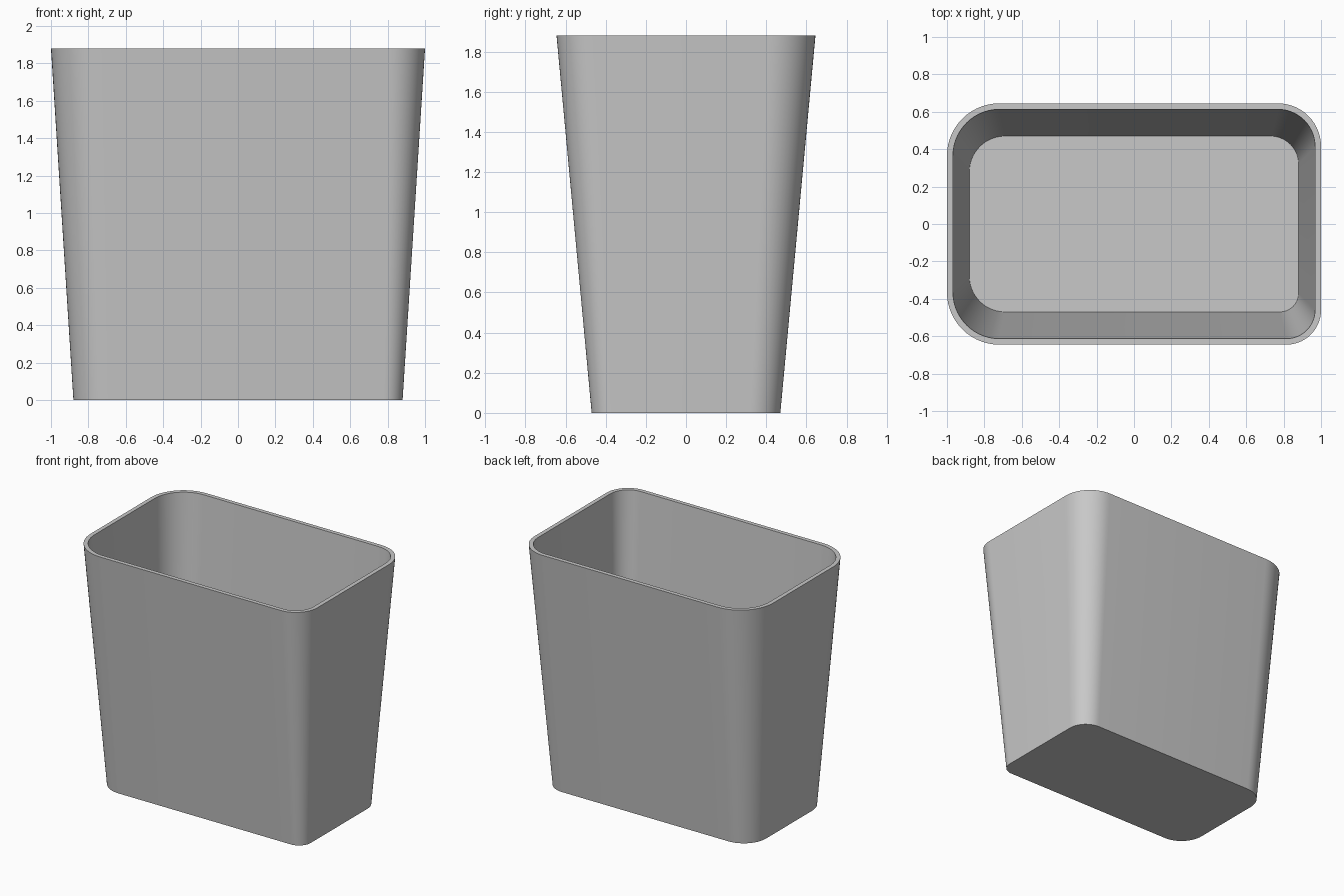
import bpy
import bmesh
import math

if "Cube" in bpy.data.objects:
    bpy.data.objects.remove(bpy.data.objects["Cube"], do_unlink=True)

HEIGHT = 1.88
WALL = 0.032
SEGMENTS = 14

# Corner signs and radii at the bottom and the rim, counter-clockwise
CORNERS = [
    (1, 1, 0.15, 0.23),
    (-1, 1, 0.19, 0.28),
    (-1, -1, 0.19, 0.28),
    (1, -1, 0.10, 0.185),
]


def ring(bm, half_x, half_y, radii, z):
    """Add a loop of vertices around a rectangle with rounded corners."""
    verts = []
    for i, (sx, sy, _, _) in enumerate(CORNERS):
        r = radii[i]
        cx, cy = sx * (half_x - r), sy * (half_y - r)
        for s in range(SEGMENTS + 1):
            a = math.pi / 2 * (i + s / SEGMENTS)
            verts.append(bm.verts.new((cx + r * math.cos(a), cy + r * math.sin(a), z)))
    return verts


def bridge(bm, lower, upper):
    n = len(lower)
    for i in range(n):
        j = (i + 1) % n
        bm.faces.new((lower[i], lower[j], upper[j], upper[i]))


# Rings: outer base, outer rim, inner rim, inner floor
base_radii = [c[2] for c in CORNERS]
rim_radii = [c[3] for c in CORNERS]
bm = bmesh.new()
rings = [
    ring(bm, 0.88, 0.47, base_radii, 0),
    ring(bm, 1.0, 0.645, rim_radii, HEIGHT),
    ring(bm, 1.0 - WALL, 0.645 - WALL, [r - WALL for r in rim_radii], HEIGHT),
    ring(bm, 0.88, 0.47, base_radii, 0.005),
]
for lower, upper in zip(rings, rings[1:]):
    bridge(bm, lower, upper)

# Underside and inner floor
bm.faces.new(list(reversed(rings[0])))
bm.faces.new(rings[3])

mesh = bpy.data.meshes.new("waste_bin")
bm.to_mesh(mesh)
bm.free()
waste_bin = bpy.data.objects.new("waste_bin", mesh)
bpy.context.collection.objects.link(waste_bin)

# Plain grey plastic
colour = (0.58, 0.58, 0.58, 1)
grey = bpy.data.materials.new("grey_plastic")
grey.use_nodes = True
grey.diffuse_color = colour
grey.node_tree.nodes["Principled BSDF"].inputs["Base Color"].default_value = colour
mesh.materials.append(grey)

# Smooth corners, crisp rim and base edges
bpy.ops.object.select_all(action='DESELECT')
waste_bin.select_set(True)
bpy.context.view_layer.objects.active = waste_bin
bpy.ops.object.shade_smooth_by_angle(angle=math.radians(30))
